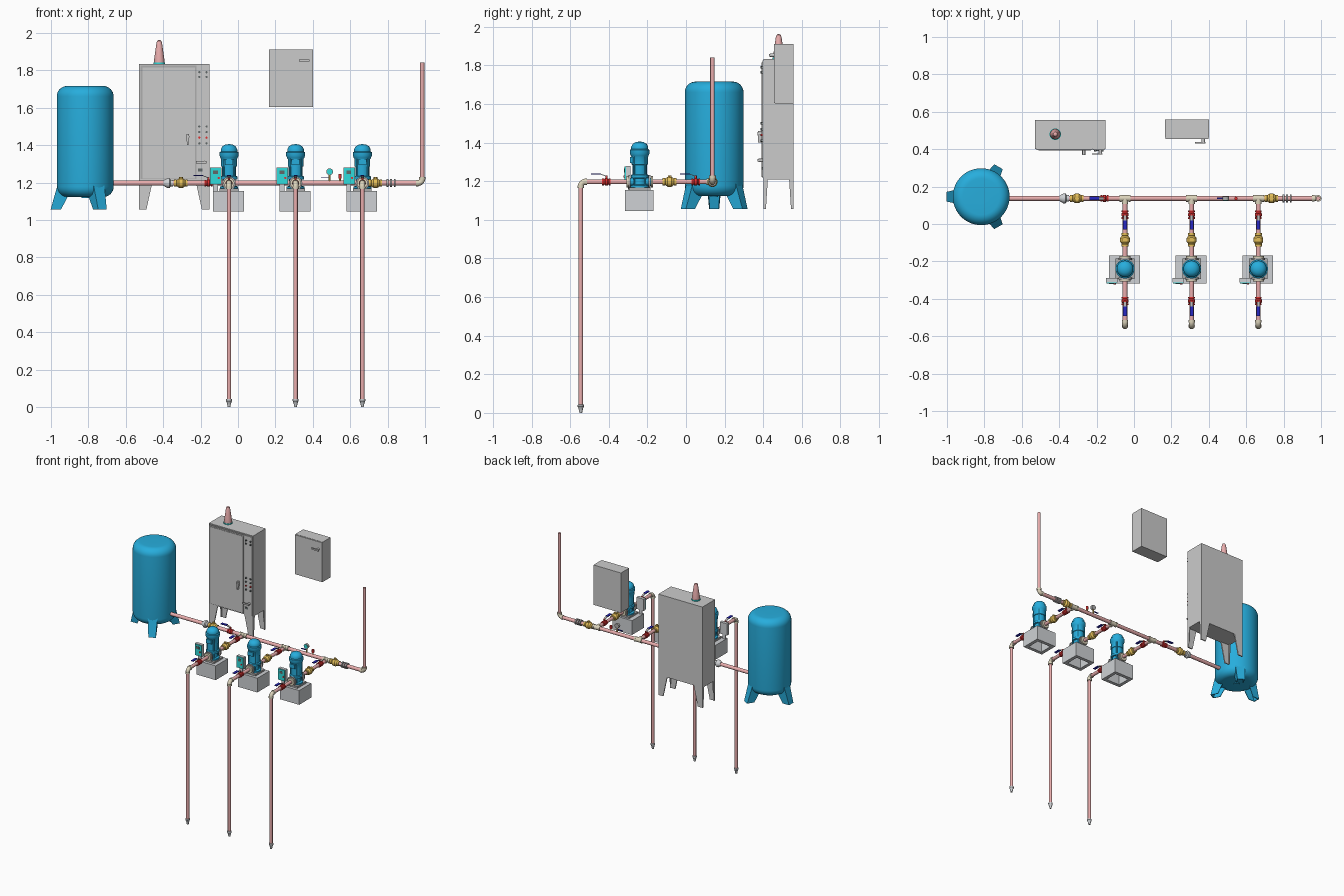
import bpy, bmesh, math
from mathutils import Vector

if "Cube" in bpy.data.objects:
    bpy.data.objects.remove(bpy.data.objects["Cube"])

X, Y, Z = Vector((1, 0, 0)), Vector((0, 1, 0)), Vector((0, 0, 1))
PZ, PY = 1.197, 0.137          # manifold pipe height and depth


def material(name, rgb):
    m = bpy.data.materials.new(name)
    m.diffuse_color = (*rgb, 1)
    m.use_nodes = True
    m.node_tree.nodes["Principled BSDF"].inputs["Base Color"].default_value = m.diffuse_color
    return m


BLUE = material("blue", (0.02, 0.42, 0.72))
PIPE = material("pipe_pink", (0.82, 0.42, 0.42))
BEIGE = material("beige", (0.72, 0.66, 0.50))
BRASS = material("brass", (0.78, 0.52, 0.10))
RED = material("red", (0.75, 0.03, 0.03))
NAVY = material("navy", (0.02, 0.02, 0.55))
CYAN = material("cyan", (0.03, 0.72, 0.72))
DARK = material("dark", (0.12, 0.14, 0.14))
STEEL = material("steel", (0.42, 0.42, 0.42))
PALE = material("pale_grey", (0.62, 0.64, 0.66))


def finish(bm, name, mat):
    bmesh.ops.recalc_face_normals(bm, faces=bm.faces)
    me = bpy.data.meshes.new(name)
    bm.to_mesh(me)
    bm.free()
    ob = bpy.data.objects.new(name, me)
    bpy.context.collection.objects.link(ob)
    if mat:
        me.materials.append(mat)
    return ob


def smooth(ob):
    bpy.ops.object.select_all(action='DESELECT')
    ob.select_set(True)
    bpy.context.view_layer.objects.active = ob
    bpy.ops.object.shade_smooth_by_angle(angle=math.radians(35))


def box(name, lo, hi, mat=None):
    bm = bmesh.new()
    bmesh.ops.create_cube(bm, size=1)
    lo, hi = Vector(lo), Vector(hi)
    for v in bm.verts:
        v.co = Vector((lo + hi) / 2 + Vector([a * b for a, b in zip(v.co, hi - lo)]))
    return finish(bm, name, mat)


def lathe(name, prof, loc, axis=Z, mat=None, n=24):
    """Revolve (radius, along) points round an axis, closing both ends."""
    bm = bmesh.new()
    q = Z.rotation_difference(axis)
    rings = []
    for r, h in prof:
        rings.append([bm.verts.new(Vector(loc) + q @ Vector(
            (r * math.cos(t * math.tau / n), r * math.sin(t * math.tau / n), h))) for t in range(n)])
    for a, b in zip(rings, rings[1:]):
        for i in range(n):
            bm.faces.new((a[i], a[(i + 1) % n], b[(i + 1) % n], b[i]))
    bm.faces.new(rings[0])
    bm.faces.new(rings[-1])
    ob = finish(bm, name, mat)
    smooth(ob)
    return ob


def rod(name, a, b, r, mat=None, n=20):
    d = Vector(b) - Vector(a)
    return lathe(name, [(r, 0), (r, d.length)], a, d.normalized(), mat, n)


def prism(name, pts, off, mat=None):
    """Extrude a flat 3D polygon by a vector."""
    bm = bmesh.new()
    f = bm.faces.new([bm.verts.new(p) for p in pts])
    g = bmesh.ops.extrude_face_region(bm, geom=[f])['geom']
    bmesh.ops.translate(bm, vec=off, verts=[v for v in g if isinstance(v, bmesh.types.BMVert)])
    return finish(bm, name, mat)


def elbow(name, corner, d1, d2, r, bend, mat):
    """Quarter-bend fitting with a collar on each mouth."""
    c = Vector(corner)
    cu = bpy.data.curves.new(name, 'CURVE')
    cu.dimensions, cu.bevel_depth, cu.bevel_resolution, cu.use_fill_caps = '3D', r, 4, True
    s = cu.splines.new('POLY')
    s.points.add(8)
    for i, p in enumerate(s.points):
        t = i / 8 * math.pi / 2
        p.co = (*(c + bend * ((1 - math.sin(t)) * d1 + (1 - math.cos(t)) * d2)), 1)
    ob = bpy.data.objects.new(name, cu)
    bpy.context.collection.objects.link(ob)
    bpy.ops.object.select_all(action='DESELECT')
    ob.select_set(True)
    bpy.context.view_layer.objects.active = ob
    bpy.ops.object.convert(target='MESH')
    ob = bpy.context.object
    ob.data.materials.clear()
    ob.data.materials.append(mat)
    smooth(ob)
    for d in (d1, d2):
        rod(name + "_collar", c + d * (bend - .003), c + d * (bend + .01), r * 1.15, mat)


def ball_valve(x, y, d):
    """Red valve body with a cranked blue lever pointing along d."""
    p = Vector((x, y, PZ))
    lathe("valve_body", [(.015, -.022), (.018, -.022), (.018, -.014), (.013, -.013), (.019, -.006), (.019, .006),
                         (.013, .013), (.018, .014), (.018, .022), (.015, .022)], p, d, RED, 12)
    rod("valve_stem", p, p + Z * .032, .006, RED, 12)
    side = d.cross(Z) * .008
    a, b, c = p + Z * .026, p + d * .03 + Z * .038, p + d * .08 + Z * .038
    prism("valve_lever", [a - side, a + side, b + side, b - side], Z * .004, STEEL)
    prism("valve_grip", [b - side * 1.2, b + side * 1.2, c + side * 1.2, c - side * 1.2], Z * .006, NAVY)


def check_valve(x, y, d):
    p = Vector((x, y, PZ))
    lathe("check_valve", [(.015, -.036), (.019, -.036), (.019, -.024), (.017, -.022), (.026, -.01), (.026, .01),
                          (.017, .022), (.019, .024), (.019, .036), (.015, .036)], p, d, BRASS)
    lathe("check_valve_cap", [(.014, 0), (.014, .026), (.010, .026), (.010, .033)], p, Z, BRASS, 6)


def flange(x, y, d, mat=STEEL, r=.024):
    rod("flange", Vector((x, y, PZ)) - d * .005, Vector((x, y, PZ)) + d * .005, r, mat)


# Pressure tank with rounded ends
tx, ty, R, c = -.817, .146, .152, .055
arc = [(math.sin(i * math.pi / 16), math.cos(i * math.pi / 16)) for i in range(9)]
prof = [(.02, 1.118), (.02, 1.123)] + [(R - c + c * s, 1.178 - c * k) for s, k in arc] \
    + [(R - c + c * s, 1.661 + c * k) for s, k in reversed(arc)] + [(.03, 1.716)]
lathe("pressure_tank", prof, (tx, ty, 0), Z, BLUE, 48)

# Tank legs: open channels splaying outwards
for a in (180, 60, -60):
    t = math.radians(a)
    rad, tan = Vector((math.cos(t), math.sin(t), 0)), Vector((-math.sin(t), math.cos(t), 0))

    def P(r, z, s):
        return Vector((tx, ty, z)) + rad * r + tan * s
    prism("tank_leg_face", [P(.147, 1.19, -.034), P(.147, 1.19, .034), P(.185, 1.055, .026), P(.185, 1.055, -.026)],
          rad * -.006, BLUE)
    for s in (-1, 1):
        prism("tank_leg_side", [P(.147, 1.19, .034 * s), P(.185, 1.055, .026 * s), P(.13, 1.055, .026 * s),
                                P(.085, 1.14, .034 * s)], tan * (-.005 * s), BLUE)

# Control cabinet, door and tapered legs
x0, x1, y0, y1 = -.53, -.153, .402, .556
box("cabinet_body", (x0, y0, 1.21), (x1, y1, 1.834))
box("cabinet_door_frame", (-.522, .395, 1.218), (-.222, .403, 1.826), STEEL)
box("cabinet_door", (-.51, .392, 1.222), (-.230, .396, 1.815))
box("cabinet_side_panel", (-.219, .395, 1.218), (-.157, .403, 1.826))
for cx, sx in ((x0, 1), (x1, -1)):
    for cy, sy in ((y0, 1), (y1, -1)):
        prism("cabinet_leg_front", [(cx, cy, 1.215), (cx + sx * .075, cy, 1.215), (cx + sx * .04, cy, 1.055),
                                    (cx, cy, 1.055)], Y * (.008 * sy))
        prism("cabinet_leg_side", [(cx, cy, 1.215), (cx, cy + sy * .022, 1.215), (cx, cy + sy * .012, 1.055),
                                   (cx, cy, 1.055)], X * (.008 * sx))

# Cabinet handles and push buttons
prism("door_handle", [(-.276, .392, 1.46), (-.262, .392, 1.46), (-.265, .392, 1.40), (-.273, .392, 1.40)], Y * -.018)
rod("door_handle_boss", (-.269, .395, 1.445), (-.269, .370, 1.445), .009)


def latch(x, y, z):
    rod("latch_boss", (x, y, z), (x, y - .02, z), .009, None, 12)
    box("latch_lever", (x - .045, y - .024, z - .006), (x + .012, y - .017, z + .006))


latch(-.18, .395, 1.308)
for bz in (1.79, 1.765, 1.50, 1.47, 1.44, 1.41):
    for bx in (-.207, -.168):
        rod("push_button", (bx, .396, bz), (bx, .387, bz), .006, RED if bz == 1.44 else DARK, 12)
box("side_plate", (-.215, .391, 1.26), (-.19, .396, 1.275), DARK)

# Warning beacon
rod("beacon_base", (-.421, .48, 1.834), (-.421, .48, 1.842), .031, CYAN)
lathe("beacon", [(.028, 0), (.027, .02), (.015, .105), (.011, .117), (.004, .121)], (-.421, .48, 1.841), Z, PIPE)

# Wall box
box("wall_box", (.166, .462, 1.604), (.40, .558, 1.912))
box("wall_box_door", (.168, .455, 1.606), (.398, .463, 1.910))
latch(.37, .455, 1.853)

# Manifold and riser
rod("manifold_pipe", (-.67, PY, PZ), (.965, PY, PZ), .0135, PIPE)
rod("riser_pipe", (.985, PY, 1.215), (.985, PY, 1.842), .0115, PIPE)
elbow("riser_elbow", (.985, PY, PZ), -X, Z, .015, .022, BEIGE)
lathe("tank_union", [(.015, -.025), (.018, -.02), (.027, -.005), (.027, .006), (.018, .012), (.018, .025)],
      (-.372, PY, PZ), X, PALE)
check_valve(-.305, PY, X)
ball_valve(-.158, PY, -X)
check_valve(.735, PY, X)
for fx in (.80, .818, .838):
    flange(fx, PY, X, STEEL, .022)

# Pressure gauge and sensor on the manifold
rod("gauge_stem", (.49, PY, PZ), (.49, PY, 1.245), .005, BRASS, 12)
rod("gauge_dial", (.49, PY - .009, 1.258), (.49, PY + .009, 1.258), .018, STEEL)
rod("gauge_face", (.49, PY - .011, 1.258), (.49, PY - .009, 1.258), .015, CYAN)
box("gauge_cock_lever", (.445, PY - .004, 1.226), (.485, PY + .004, 1.231), NAVY)
rod("sensor_stem", (.545, PY, PZ), (.545, PY, 1.222), .005, BRASS, 12)
rod("sensor_body", (.545, PY, 1.222), (.545, PY, 1.245), .009, RED, 12)

# Three identical pump sets
for px in (-.048, .308, .665):
    py = -.24
    # plinth, hollow underneath
    bm = bmesh.new()
    bmesh.ops.create_cube(bm, size=1)
    for v in bm.verts:
        v.co = (px - .003 + v.co.x * .165, py - .003 + v.co.y * .148, 1.10 + v.co.z * .11)
    under = min(bm.faces, key=lambda f: f.calc_center_median().z)
    bmesh.ops.inset_region(bm, faces=[under], thickness=.035)
    ext = bmesh.ops.extrude_face_region(bm, geom=[under])['geom']
    bmesh.ops.translate(bm, vec=Z * .09, verts=[v for v in ext if isinstance(v, bmesh.types.BMVert)])
    bm.faces.remove(under) if under.is_valid else None
    finish(bm, "pump_plinth", PALE)
    box("pump_foot", (px - .05, py - .055, 1.155), (px + .05, py + .055, 1.168), STEEL)
    # pump column and motor
    lathe("pump_body", [(.048, 1.165), (.048, 1.178), (.034, 1.183), (.034, 1.215), (.046, 1.217), (.046, 1.232),
                        (.038, 1.236), (.038, 1.285), (.042, 1.287), (.042, 1.325), (.046, 1.332), (.051, 1.345),
                        (.051, 1.362), (.044, 1.366), (.044, 1.378), (.036, 1.393), (.022, 1.402), (.006, 1.405)],
          (px, py, 0), Z, BLUE, 32)
    for i in range(4):
        a = math.pi / 4 + i * math.pi / 2
        ex, ey = px + .041 * math.cos(a), py + .041 * math.sin(a)
        rod("tie_rod", (ex, ey, 1.175), (ex, ey, 1.335), .004, BLUE, 8)
    box("motor_terminal_box", (px - .022, py - .05, 1.295), (px + .022, py - .03, 1.325), BLUE)
    rod("pump_ports", (px, py - .06, PZ), (px, py + .06, PZ), .021, BLUE)
    for s in (-1, 1):
        flange(px, py + s * .052, Y, STEEL, .036)
        flange(px, py + s * .063, Y, BEIGE, .029)
    # drive controller on a bracket
    box("controller_case", (px - .102, -.312, 1.19), (px - .04, -.288, 1.28), PALE)
    box("controller_panel", (px - .099, -.318, 1.193), (px - .043, -.311, 1.277), CYAN)
    box("controller_display", (px - .085, -.320, 1.245), (px - .06, -.317, 1.265), DARK)
    rod("controller_button", (px - .055, -.317, 1.225), (px - .055, -.323, 1.225), .006, RED, 12)
    box("controller_bracket", (px - .085, -.300, 1.15), (px - .06, -.292, 1.20), PALE)
    # branch pipe with tee, valves and suction drop
    rod("branch_pipe", (px, -.525, PZ), (px, PY, PZ), .0125, PIPE)
    rod("tee_run", (px - .028, PY, PZ), (px + .028, PY, PZ), .017, BEIGE)
    rod("tee_branch", (px, PY, PZ), (px, PY - .03, PZ), .017, BEIGE)
    for s in (-1, 1):
        rod("tee_collar", (px + s * .02, PY, PZ), (px + s * .03, PY, PZ), .019, BEIGE)
    ball_valve(px, .05, -Y)
    check_valve(px, -.085, Y)
    ball_valve(px, -.412, -Y)
    elbow("suction_elbow", (px, -.545, PZ), Y, -Z, .015, .022, BEIGE)
    rod("suction_pipe", (px, -.545, .035), (px, -.545, 1.18), .0115, PIPE)
    lathe("foot_valve", [(.007, 0), (.009, .012), (.014, .03), (.016, .032), (.016, .042), (.012, .044)],
          (px, -.545, 0), Z, PALE, 12)
